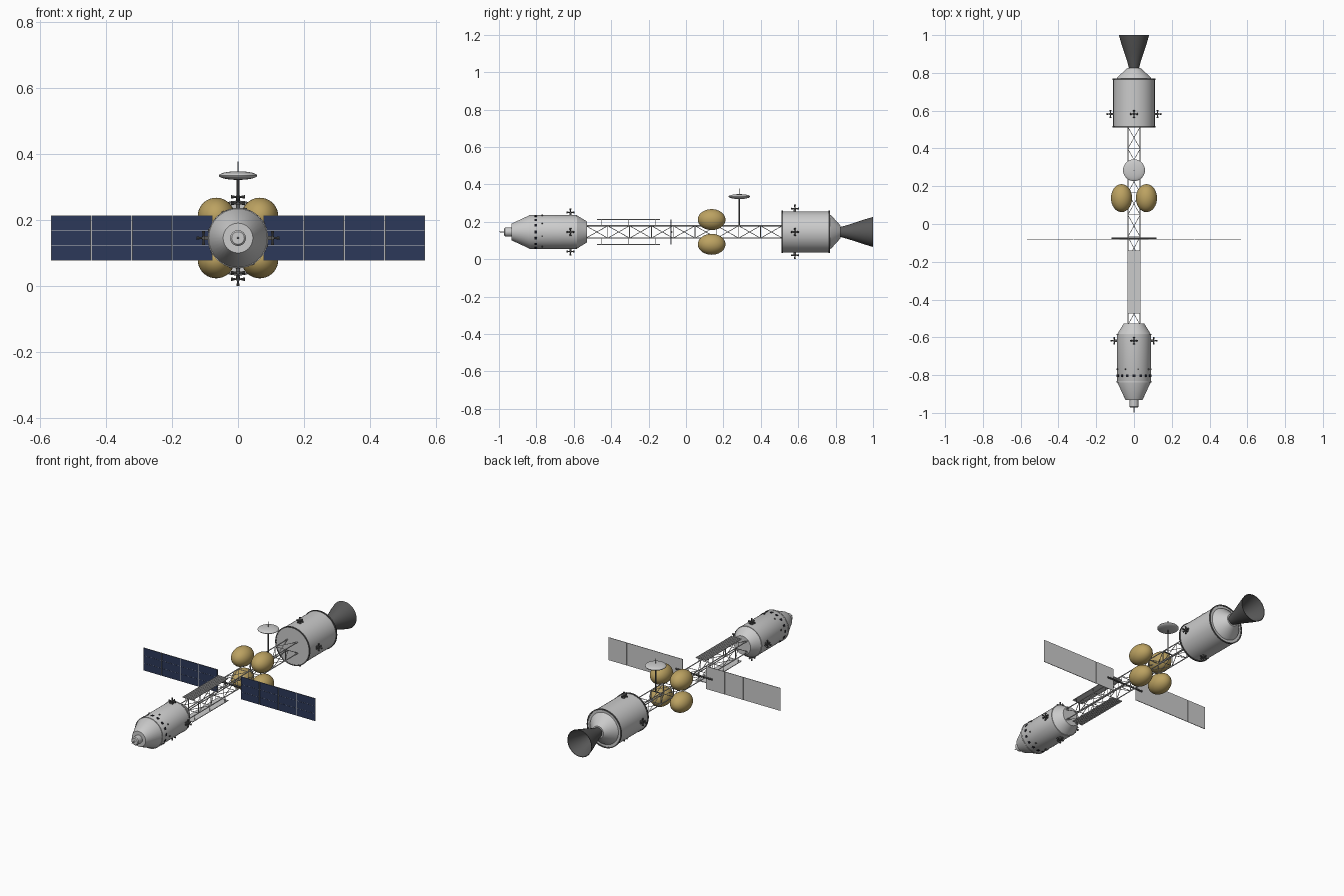
import bpy, bmesh, math
from mathutils import Vector, Matrix

if "Cube" in bpy.data.objects:
    bpy.data.objects.remove(bpy.data.objects["Cube"])

C = Vector((0, 0, 0.146))  # ship axis height


def mat(name, col):
    m = bpy.data.materials.new(name)
    m.diffuse_color = (*col, 1)
    m.use_nodes = True
    m.node_tree.nodes["Principled BSDF"].inputs["Base Color"].default_value = m.diffuse_color
    return m


GOLD = mat("gold_foil", (0.50, 0.36, 0.12))
BLUE = mat("solar_blue", (0.025, 0.04, 0.10))
DARK = mat("dark_metal", (0.10, 0.10, 0.10))
BLACK = mat("window_black", (0.01, 0.01, 0.015))


def finish(name, bm, material=None, smooth=False):
    bmesh.ops.recalc_face_normals(bm, faces=bm.faces)
    me = bpy.data.meshes.new(name)
    bm.to_mesh(me)
    bm.free()
    ob = bpy.data.objects.new(name, me)
    bpy.context.collection.objects.link(ob)
    if material:
        me.materials.append(material)
    if smooth:
        bpy.ops.object.select_all(action='DESELECT')
        ob.select_set(True)
        bpy.context.view_layer.objects.active = ob
        bpy.ops.object.shade_smooth_by_angle(angle=math.radians(30))
    return ob


def lathe(name, profile, material=None, n=40, closed=False):
    """Revolve (radius, y) points about the ship axis, capping open ends."""
    bm = bmesh.new()
    rings = [[bm.verts.new(C + Vector((r * math.cos(2 * math.pi * i / n), y,
                                       r * math.sin(2 * math.pi * i / n))))
              for i in range(n)] for r, y in profile]
    pairs = list(zip(rings, rings[1:]))
    if closed:
        pairs.append((rings[-1], rings[0]))
    for a, b in pairs:
        for i in range(n):
            j = (i + 1) % n
            bm.faces.new((a[i], a[j], b[j], b[i]))
    if not closed:
        bm.faces.new(rings[0])
        bm.faces.new(rings[-1])
    return finish(name, bm, material, True)


def rod(bm, a, b, r1, r2=None, n=6):
    a, b = Vector(a), Vector(b)
    d = b - a
    m = Matrix.Translation((a + b) / 2) @ d.to_track_quat('Z', 'Y').to_matrix().to_4x4()
    bmesh.ops.create_cone(bm, cap_ends=True, segments=n, radius1=r1,
                          radius2=r1 if r2 is None else r2, depth=d.length, matrix=m)


def box(bm, c, s, rot=Matrix()):
    bmesh.ops.create_cube(bm, size=1, matrix=Matrix.Translation(c) @ rot @ Matrix.Diagonal((*s, 1)))


def ball(bm, c, s):
    bmesh.ops.create_uvsphere(bm, u_segments=32, v_segments=18, radius=1,
                              matrix=Matrix.Translation(c) @ Matrix.Diagonal((*s, 1)))


# Crew module, docking port and probe
lathe("crew_module", [(0.045, -0.932), (0.09, -0.835), (0.09, -0.585), (0.055, -0.528)])
lathe("docking_port", [(0.019, -0.972), (0.024, -0.967), (0.024, -0.925)], n=24)
lathe("docking_probe", [(0.001, -1.0), (0.003, -0.985), (0.003, -0.96)], n=10)
for k, y in enumerate((-0.835, -0.585)):
    lathe(f"crew_band_{k}", [(0.088, y - 0.003), (0.0915, y - 0.003),
                             (0.0915, y + 0.003), (0.088, y + 0.003)], closed=True)

# Ring of windows and handholds
bm = bmesh.new()
for i in range(16):
    rot = Matrix.Rotation(2 * math.pi * i / 16, 4, 'Y')
    box(bm, C + rot @ Vector((0.0895, -0.803, 0)), (0.004, 0.014, 0.014), rot)
finish("windows", bm, BLACK)
bm = bmesh.new()
for i in range(8):
    rot = Matrix.Rotation(math.pi * i / 4 + 0.25, 4, 'Y')
    box(bm, C + rot @ Vector((0.091, -0.768, 0)), (0.006, 0.008, 0.008), rot)
finish("handholds", bm, DARK)

# Engine module, rims, thrust cone and bell
lathe("engine_module", [(0.11, 0.512), (0.11, 0.768)])
for k, y in enumerate((0.515, 0.767)):
    lathe(f"engine_rim_{k}", [(0.107, y - 0.004), (0.1135, y - 0.004),
                              (0.1135, y + 0.004), (0.107, y + 0.004)], DARK, closed=True)
lathe("thrust_cone", [(0.095, 0.765), (0.088, 0.777), (0.035, 0.825)])
lathe("engine_bell", [(0.024, 0.815), (0.036, 0.86), (0.052, 0.91), (0.067, 0.955), (0.08, 1.0),
                      (0.077, 1.0), (0.064, 0.955), (0.049, 0.91), (0.033, 0.86), (0.021, 0.83)], DARK)

# Truss: longerons, frames and diagonals
bm = bmesh.new()
H, Y0, Y1, BAYS = 0.033, -0.535, 0.515, 9
corners = [(-H, -H), (H, -H), (H, H), (-H, H)]
P = lambda k, y: C + Vector((corners[k % 4][0], y, corners[k % 4][1]))
step = (Y1 - Y0) / BAYS
for k in range(4):
    rod(bm, P(k, Y0), P(k, Y1), 0.003)
    for b in range(BAYS + 1):
        y = Y0 + b * step
        rod(bm, P(k, y), P(k + 1, y), 0.002)
        if b < BAYS:
            s = (k, k + 1) if b % 2 else (k + 1, k)
            rod(bm, P(s[0], y), P(s[1], y + step), 0.0017)
finish("truss", bm)

# Four propellant tanks
for i, (sx, sz) in enumerate(((-1, -1), (1, -1), (1, 1), (-1, 1))):
    bm = bmesh.new()
    ball(bm, C + Vector((sx * 0.066, 0.137, sz * 0.066)), (0.056, 0.074, 0.056))
    finish(f"tank_{i}", bm, GOLD, True)

# Antenna mast and dish
bm = bmesh.new()
rod(bm, (0, 0.285, C.z + H), (0, 0.285, 0.335), 0.004, n=10)
rod(bm, (0, 0.285, 0.335), (0, 0.285, 0.378), 0.0022, n=8)
rod(bm, (-H, 0.285, C.z + H), (H, 0.285, C.z + H), 0.003)
finish("antenna_mast", bm, DARK)
bm = bmesh.new()
ball(bm, (0, 0.285, 0.335), (0.058, 0.058, 0.013))
finish("antenna_dish", bm, None, True)

# Solar wings: grey backing, blue cells on the front, boom
back, cells, boom = bmesh.new(), bmesh.new(), bmesh.new()
YS, W = -0.08, 0.1225
for s in (-1, 1):
    for i in range(4):
        x = s * (0.077 + W * (i + 0.5))
        box(back, (x, YS, C.z), (W - 0.0015, 0.003, 0.135))
        for j in (-1, 0, 1):
            box(cells, (x, YS - 0.0018, C.z + j * 0.045), (W - 0.004, 0.0016, 0.0435))
rod(boom, (-0.12, YS + 0.003, C.z), (0.12, YS + 0.003, C.z), 0.005, n=10)
finish("solar_backing", back)
finish("solar_cells", cells, BLUE)
finish("solar_boom", boom, DARK)

# Radiators above and below the truss, with ribs and stand-offs
for name, s in (("radiator_top", 1), ("radiator_bottom", -1)):
    bm = bmesh.new()
    z = C.z + s * 0.065
    box(bm, (0, -0.307, z), (0.067, 0.336, 0.003))
    for i in range(7):
        box(bm, (-0.03 + i * 0.01, -0.307, z + s * 0.002), (0.003, 0.336, 0.004))
    for y in (-0.45, -0.307, -0.165):
        for x in (-0.03, 0.03):
            rod(bm, (x, y, C.z + s * H), (x, y, z), 0.0015)
    finish(name, bm)

# Thruster clusters: four around each module
for name, y, r in (("crew", -0.618, 0.09), ("engine", 0.582, 0.11)):
    for i in range(4):
        bm = bmesh.new()
        rot = Matrix.Rotation(math.pi * i / 2, 4, 'Y')
        T = lambda x, dy, z: C + rot @ Vector((r + x, y + dy, z))
        box(bm, T(0.008, 0, 0), (0.022, 0.012, 0.012), rot)
        for d in ((1, 0, 0), (0, 1, 0), (0, -1, 0), (0, 0, 1), (0, 0, -1)):
            d = Vector(d)
            o = Vector((0.0145, 0, 0))
            rod(bm, T(*(o + d * 0.004)), T(*(o + d * 0.021)), 0.002, 0.0055, 10)
        finish(f"{name}_thruster_{i}", bm, DARK)
